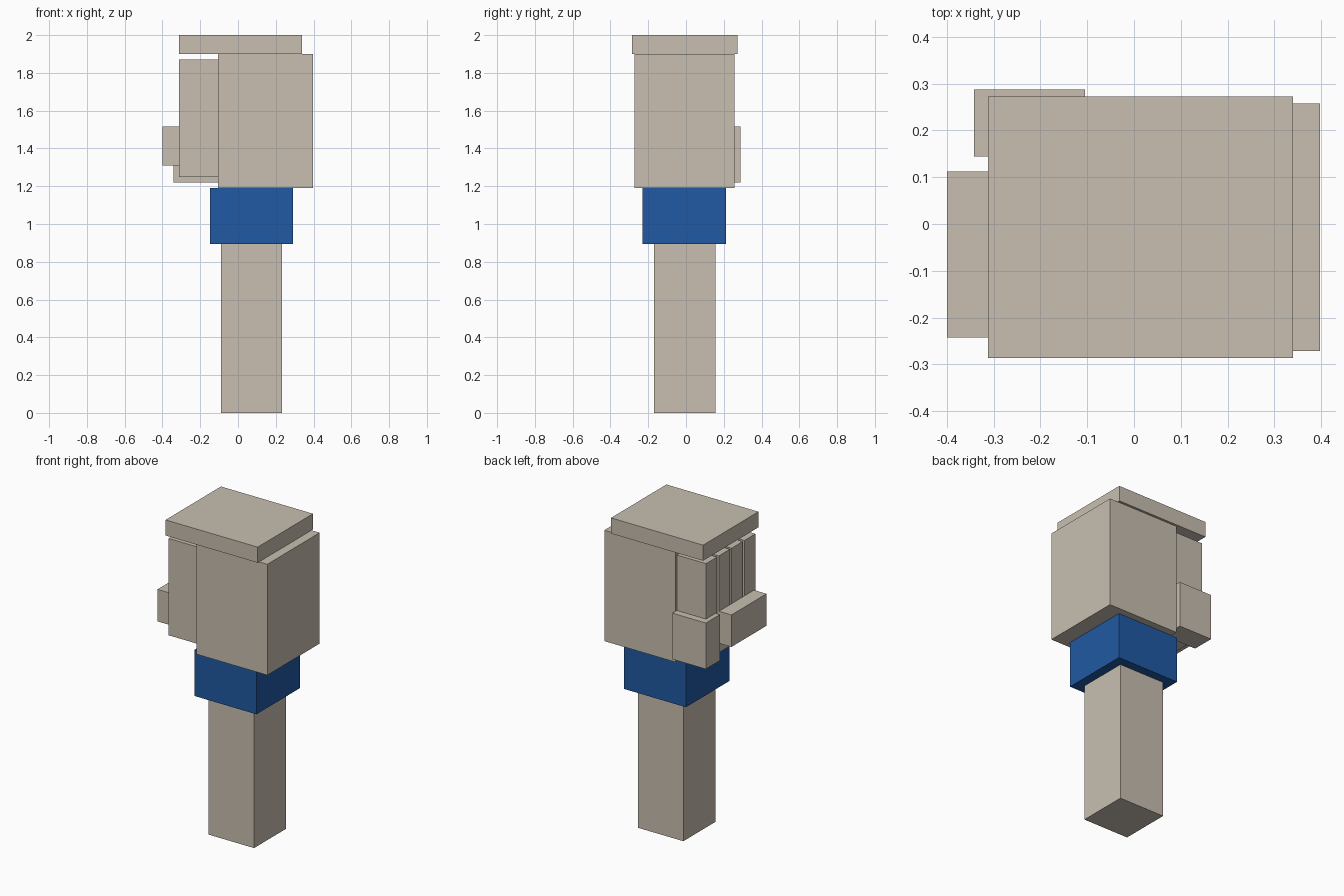
import bpy

if "Cube" in bpy.data.objects:
    bpy.data.objects.remove(bpy.data.objects["Cube"])


def material(name, rgb):
    mat = bpy.data.materials.new(name)
    mat.diffuse_color = (*rgb, 1.0)
    mat.use_nodes = True
    mat.node_tree.nodes["Principled BSDF"].inputs["Base Color"].default_value = mat.diffuse_color
    return mat


STONE = material("warm_beige", (0.578, 0.521, 0.434))
BLUE = material("cuff_blue", (0.015, 0.100, 0.366))


def box(name, x, y, z, mat=STONE):
    """Box spanning the given (min, max) range on each axis."""
    bpy.ops.mesh.primitive_cube_add(size=1, location=[sum(r) / 2 for r in (x, y, z)])
    obj = bpy.context.object
    obj.name = name
    obj.scale = [r[1] - r[0] for r in (x, y, z)]
    bpy.ops.object.transform_apply(location=False, rotation=False, scale=True)
    obj.data.materials.append(mat)
    return obj


# Arm and cuff
box("forearm", (-0.09, 0.233), (-0.17, 0.155), (0.0, 0.895))
box("wrist_cuff", (-0.148, 0.292), (-0.23, 0.212), (0.895, 1.19), BLUE)

# Hand block and the slab over the knuckles
box("palm", (-0.105, 0.398), (-0.272, 0.258), (1.19, 1.90))
box("top_slab", (-0.312, 0.34), (-0.287, 0.273), (1.90, 2.0))

# Four curled fingers with narrow gaps between them
WIDTH, PITCH = 0.112, 0.1293
for i in range(4):
    y = -0.257 + i * PITCH
    box(f"finger_{i + 1}", (-0.312, -0.105), (y, y + WIDTH), (1.25, 1.87))

# Thumb base at the back and the thumb bar across the fingers
box("thumb_base", (-0.342, -0.105), (0.144, 0.288), (1.22, 1.515))
box("thumb_bar", (-0.40, -0.312), (-0.243, 0.112), (1.31, 1.515))
